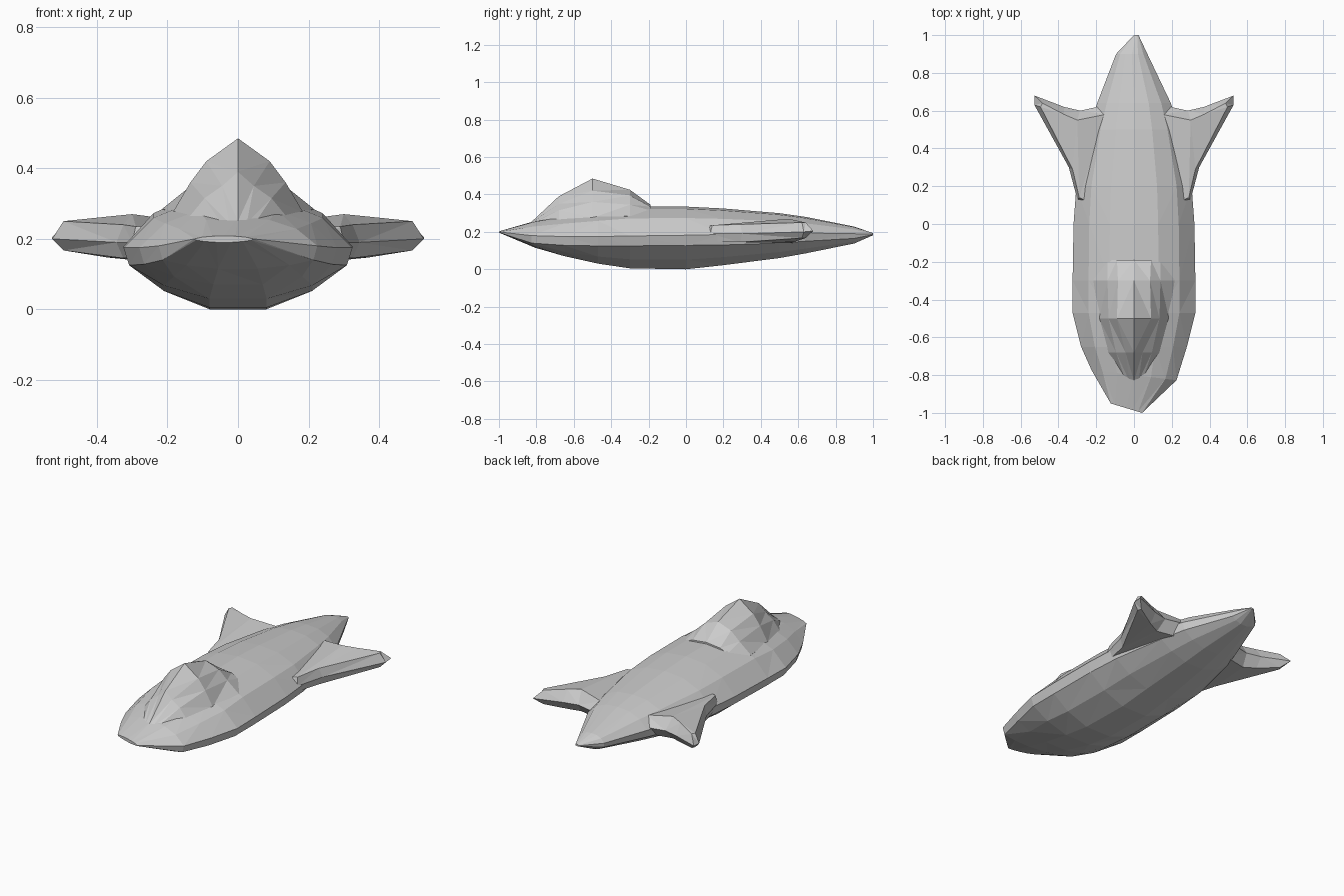
import bpy, bmesh


def loft(name, rings, mirror=False):
    """Skin closed rings of equal length, cap both ends, keep flat facets."""
    bm = bmesh.new()
    rows = [[bm.verts.new(p) for p in ring] for ring in rings]
    n = len(rows[0])
    for a, b in zip(rows, rows[1:]):
        for i in range(n):
            j = (i + 1) % n
            bm.faces.new((a[i], a[j], b[j], b[i]))
    bm.faces.new(rows[0])
    bm.faces.new(rows[-1])
    bmesh.ops.recalc_face_normals(bm, faces=bm.faces)
    bmesh.ops.triangulate(bm, faces=bm.faces)
    mesh = bpy.data.meshes.new(name)
    bm.to_mesh(mesh)
    bm.free()
    ob = bpy.data.objects.new(name, mesh)
    bpy.context.collection.objects.link(ob)
    if mirror:
        ob.modifiers.new("mirror", 'MIRROR').use_axis[0] = True
    return ob


def hull_ring(y, w, top, rim, low, bottom, cx=0, skew=0):
    """Faceted boat section: domed deck, thin side band, round belly."""
    deck = top - rim
    half = [(0.4, top - 0.08 * deck), (0.74, rim + 0.6 * deck), (1, rim),
            (0.95, low), (0.65, bottom + 0.4 * (low - bottom)), (0.25, bottom)]
    pts = [(0, top)] + half + [(-x, z) for x, z in reversed(half)]
    return [(cx + x * w, y + skew * x * w, z) for x, z in pts]


# Hull, from nose to tail: y, half width, deck, rim, lower rim, belly
loft("hull", [hull_ring(*s) for s in (
    (-0.975, 0.083, 0.208, 0.20, 0.196, 0.19, -0.04, -0.3),
    (-0.80, 0.225, 0.26, 0.18, 0.14, 0.115, 0, -0.12),
    (-0.65, 0.28, 0.29, 0.175, 0.128, 0.07),
    (-0.47, 0.325, 0.315, 0.175, 0.125, 0.03),
    (-0.30, 0.325, 0.335, 0.178, 0.125, 0.005),
    (0.0, 0.32, 0.335, 0.182, 0.128, 0.0),
    (0.20, 0.305, 0.325, 0.186, 0.13, 0.022),
    (0.50, 0.24, 0.30, 0.192, 0.14, 0.06),
    (0.64, 0.195, 0.28, 0.194, 0.15, 0.085),
    (0.90, 0.083, 0.228, 0.19, 0.165, 0.138, -0.012),
    (1.0, 0.012, 0.193, 0.188, 0.185, 0.182, 0.012))])


def canopy_ring(y, ridge, *half):
    pts = [(0, ridge), *half, (half[-1][0] * 0.8, 0.18)]
    pts += [(-x, z) for x, z in reversed(pts[1:])]
    return [(x, y, z) for x, z in pts]


# Canopy: sharp peak with flared shoulders
loft("canopy", [
    canopy_ring(-0.83, 0.25, (0.025, 0.245), (0.045, 0.24), (0.06, 0.22)),
    canopy_ring(-0.68, 0.39, (0.045, 0.35), (0.095, 0.315), (0.14, 0.26)),
    canopy_ring(-0.50, 0.485, (0.09, 0.42), (0.135, 0.36), (0.185, 0.275)),
    canopy_ring(-0.30, 0.425, (0.085, 0.395), (0.14, 0.345), (0.215, 0.285)),
    canopy_ring(-0.19, 0.345, (0.09, 0.335), (0.14, 0.315), (0.20, 0.27))])

# Swept rear fins: rear, upper rear, upper front, leading edge, lower front, lower rear
loft("fins", [
    [(0.15, 0.63, 0.20), (0.15, 0.58, 0.25), (0.20, 0.10, 0.23),
     (0.22, 0.08, 0.19), (0.20, 0.10, 0.15), (0.15, 0.58, 0.14)],
    [(0.285, 0.60, 0.20), (0.30, 0.55, 0.27), (0.29, 0.14, 0.235),
     (0.30, 0.13, 0.19), (0.29, 0.14, 0.15), (0.30, 0.55, 0.14)],
    [(0.37, 0.62, 0.20), (0.37, 0.58, 0.263), (0.325, 0.29, 0.24),
     (0.345, 0.30, 0.19), (0.325, 0.29, 0.145), (0.37, 0.58, 0.147)],
    [(0.527, 0.68, 0.205), (0.485, 0.64, 0.25), (0.495, 0.62, 0.25),
     (0.527, 0.63, 0.20), (0.495, 0.62, 0.167), (0.485, 0.64, 0.167)]], mirror=True)
